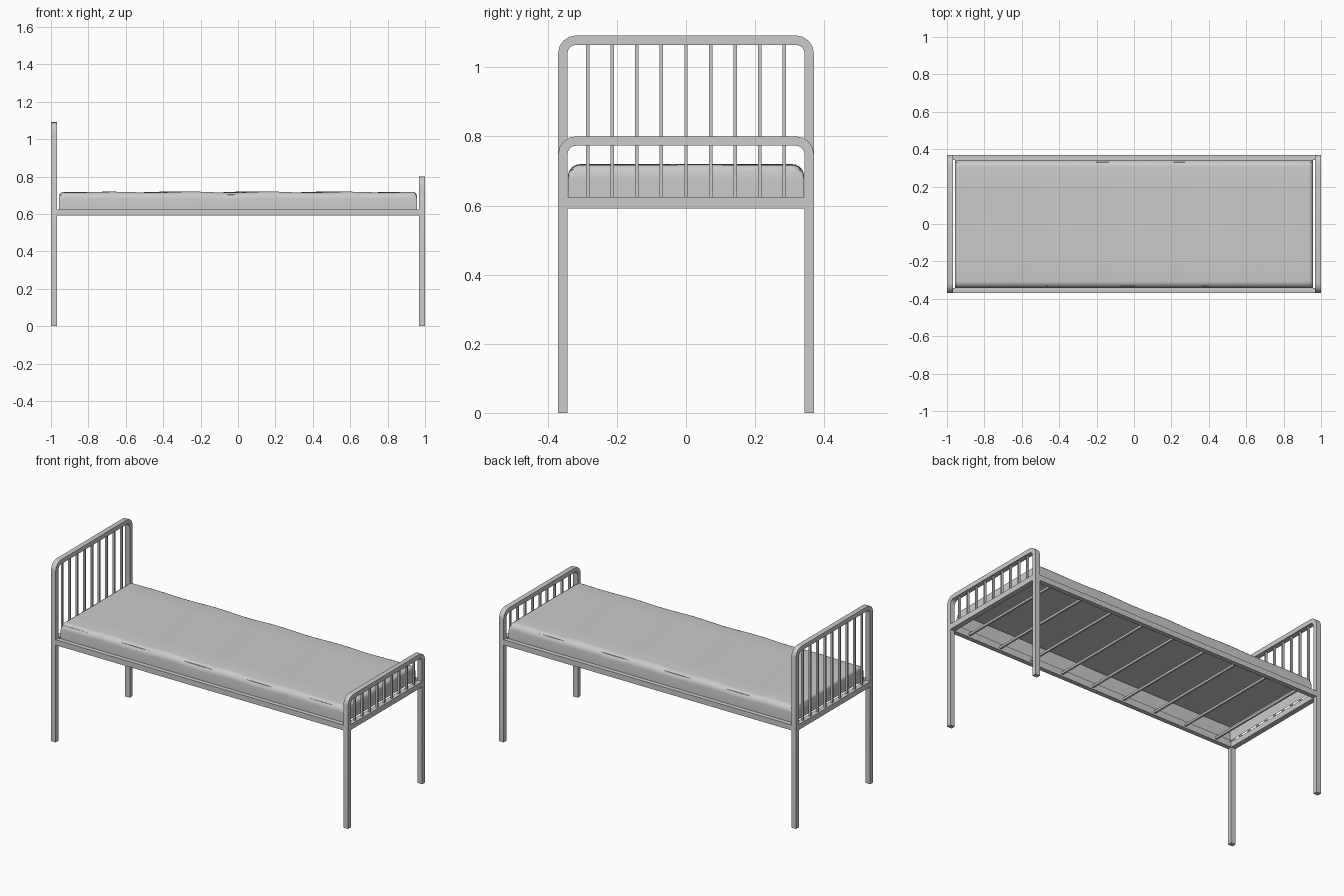
import bpy, bmesh, math

if "Cube" in bpy.data.objects:
    bpy.data.objects.remove(bpy.data.objects["Cube"])

T = 0.027           # tube width seen from the end
D = 0.031           # tube depth along the bed
HX, HY = 1.0, 0.37  # half length and half width
RAIL_Z, RAIL_H = 0.6085, 0.033


def finish(name, bm, smooth=None):
    mesh = bpy.data.meshes.new(name)
    bmesh.ops.recalc_face_normals(bm, faces=bm.faces)
    bm.to_mesh(mesh)
    bm.free()
    ob = bpy.data.objects.new(name, mesh)
    bpy.context.collection.objects.link(ob)
    if smooth:
        bpy.ops.object.select_all(action='DESELECT')
        ob.select_set(True)
        bpy.context.view_layer.objects.active = ob
        bpy.ops.object.shade_smooth_by_angle(angle=math.radians(smooth))
    return ob


def box(name, centre, size, open_bottom=False):
    bm = bmesh.new()
    bmesh.ops.create_cube(bm, size=1)
    for v in bm.verts:
        v.co = [c + s * k for c, s, k in zip(centre, size, v.co)]
    if open_bottom:
        bm.normal_update()
        low = [f for f in bm.faces if f.normal.z < -0.5]
        bmesh.ops.delete(bm, geom=low, context='FACES_ONLY')
    return finish(name, bm)


def end_frame(name, x, top, r=0.052, steps=4):
    """Both legs and the top bar as one bent tube."""
    cz, cy = top - r, HY - r
    rows = [(-HY, 0, 1, 0)]
    for side in (-1, 1):
        for i in range(steps + 1):
            a = math.pi / 2 * i / steps
            a = math.pi - a if side < 0 else math.pi / 2 - a
            rows.append((side * cy, cz, math.cos(a), math.sin(a)))
    rows.append((HY, 0, -1, 0))
    bm = bmesh.new()
    rings = []
    for k, (y, z, c, s) in enumerate(rows):
        if k in (0, len(rows) - 1):
            outer, inner = (y, z), (y + c * T, z)
        else:
            outer = (y + r * c, z + r * s)
            inner = (y + (r - T) * c, z + (r - T) * s)
        rings.append([bm.verts.new((x + dx, *p)) for dx, p in
                      ((-D / 2, outer), (D / 2, outer), (D / 2, inner), (-D / 2, inner))])
    for a, b in zip(rings, rings[1:]):
        for j in range(4):
            bm.faces.new((a[j], a[(j + 1) % 4], b[(j + 1) % 4], b[j]))
    bm.faces.new(rings[0])
    bm.faces.new(rings[-1])
    finish(name, bm, 35)


# Headboard and footboard with cross rails and spindles
for part, sx, top in (("headboard", -1, 1.092), ("footboard", 1, 0.80)):
    x = sx * (HX - D / 2)
    end_frame(part + "_frame", x, top)
    box(part + "_rail", (x, 0, RAIL_Z), (D, 2 * (HY - T), RAIL_H))
    z0, z1 = RAIL_Z + RAIL_H / 2, top - T
    for i in range(-4, 5):
        box(part + "_spindle", (x, i * 0.071, (z0 + z1) / 2), (0.013, 0.010, z1 - z0))

# Side rails
for sy in (-1, 1):
    box("side_rail", (0, sy * (HY - T / 2), RAIL_Z), (2 * (HX - D), T, RAIL_H))

# Cross slats under the mattress
for i in range(-4, 5):
    box("slat", (i * 0.216, 0, RAIL_Z), (0.011, 2 * (HY - T), 0.013))

# Mattress core: open-bottomed box just inside the cover
BOTTOM, TOP, R, W, L = 0.622, 0.717, 0.036, 0.342, 0.956
box("mattress_core", (0, 0, (BOTTOM + 0.705) / 2),
    (2 * (L - 0.004), 2 * 0.332, 0.705 - BOTTOM), open_bottom=True)

# Mattress cover: open-bottomed shell, rounded long edges, wavy top
arc = [(W - R + R * math.cos(a), TOP - R + R * math.sin(a))
       for a in (math.pi / 10 * i for i in range(6))]
half = [(W, BOTTOM)] + arc + [(y, TOP) for y in (0.2, 0.1)]
profile = half + [(0, TOP)] + [(-y, z) for y, z in reversed(half)]
stations = [(-L, 0.016), (-L + 0.004, 0.007), (-L + 0.016, 0)]
stations += [(i * 0.0425, 0) for i in range(-22, 23)]
stations += [(-x, d) for x, d in reversed(stations[:3])]
bm = bmesh.new()
rings = []
for x, drop in stations:
    ring = []
    for y, z in profile:
        up = (z - BOTTOM) / (TOP - BOTTOM)
        wave = 0.003 * math.sin(x * 15 + 3 * y) * (1 - abs(x) / L) ** 0.3
        ring.append(bm.verts.new((x, y, z + up * (wave - drop))))
    rings.append(ring)
for a, b in zip(rings, rings[1:]):
    for j in range(len(profile) - 1):
        bm.faces.new((a[j], a[j + 1], b[j + 1], b[j]))
for end in (rings[0], rings[-1]):
    bm.faces.new(end)
finish("mattress_cover", bm, 40)
